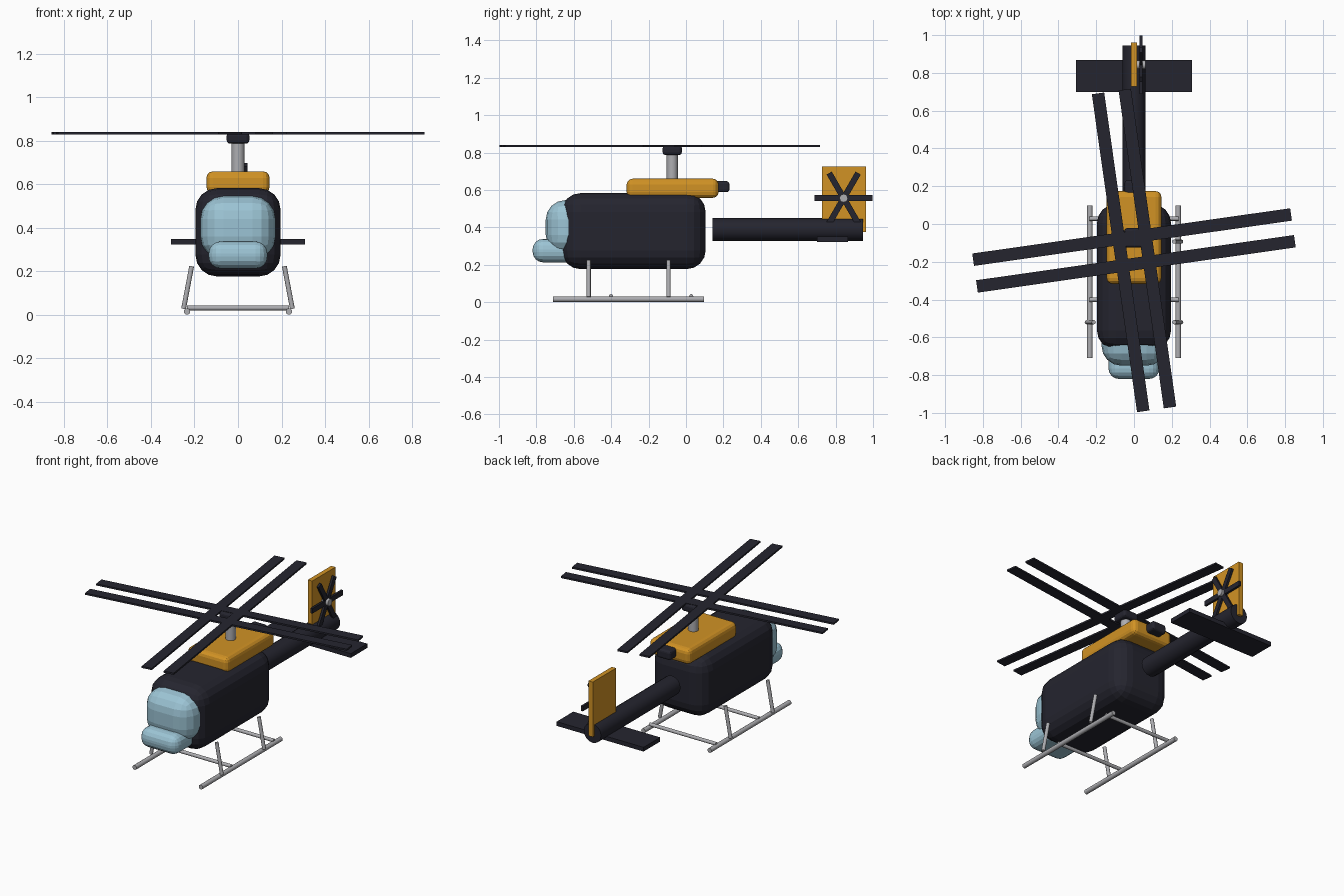
import bpy, math
from mathutils import Vector

if "Cube" in bpy.data.objects:
    bpy.data.objects.remove(bpy.data.objects["Cube"])


def mat(name, rgb):
    m = bpy.data.materials.new(name)
    m.diffuse_color = (*rgb, 1)
    m.use_nodes = True
    m.node_tree.nodes["Principled BSDF"].inputs["Base Color"].default_value = m.diffuse_color
    return m


DARK = mat("dark_navy", (0.018, 0.018, 0.028))
ORANGE = mat("amber", (0.64, 0.29, 0.018))
GLASS = mat("pale_blue", (0.33, 0.55, 0.66))
SILVER = mat("silver", (0.42, 0.42, 0.44))


def finish(name, material):
    ob = bpy.context.object
    ob.name = name
    ob.data.materials.append(material)
    return ob


def box(name, lo, hi, material, bevel=0, segs=3):
    """Box from corner to corner, optionally rounded."""
    lo, hi = Vector(lo), Vector(hi)
    bpy.ops.mesh.primitive_cube_add(size=1, location=(lo + hi) / 2)
    ob = finish(name, material)
    ob.scale = hi - lo
    bpy.ops.object.transform_apply(location=False, rotation=False, scale=True)
    if bevel:
        b = ob.modifiers.new("round", "BEVEL")
        b.width, b.segments, b.limit_method = bevel, segs, "NONE"
    return ob


def rod(name, a, b, r, material, sides=16):
    """Cylinder between two points."""
    a, b = Vector(a), Vector(b)
    bpy.ops.mesh.primitive_cylinder_add(vertices=sides, radius=r,
                                        depth=(b - a).length, location=(a + b) / 2)
    ob = finish(name, material)
    ob.rotation_euler = (b - a).to_track_quat("Z", "Y").to_euler()
    bpy.ops.object.shade_smooth_by_angle(angle=math.radians(30))
    return ob


# Fuselage, windows and engine cowl
box("fuselage", (-0.196, -0.665, 0.177), (0.196, 0.105, 0.583), DARK, 0.1, 4)
box("windscreen", (-0.172, -0.75, 0.255), (0.172, -0.50, 0.546), GLASS, 0.105, 4)
box("nose_window", (-0.135, -0.82, 0.213), (0.135, -0.58, 0.338), GLASS, 0.055, 4)
box("engine_cowl", (-0.145, -0.317, 0.558), (0.145, 0.174, 0.66), ORANGE, 0.03)
box("exhaust", (-0.05, 0.15, 0.588), (0.05, 0.232, 0.647), DARK, 0.015)

# Main rotor: mast, hub and two crossed pairs of blades
rod("rotor_mast", (0, -0.074, 0.64), (0, -0.074, 0.80), 0.03, SILVER)
box("rotor_hub", (-0.052, -0.125, 0.787), (0.052, -0.022, 0.838), DARK, 0.015)
for i, deg in enumerate((8.1, 98.1)):
    a = math.radians(deg)
    for side in (-1, 1):
        blade = box(f"main_blade_{i}_{side}", (-0.85, -0.033, 0.829), (0.85, 0.033, 0.84), DARK)
        blade.rotation_euler.z = a
        blade.location += Vector((-math.sin(a), math.cos(a), 0)) * 0.0715 * side
        blade.location.y -= 0.14

# Tail boom, stabiliser and fin
rod("tail_boom", (0, 0.142, 0.388), (0, 0.945, 0.388), 0.061, DARK)
box("stabiliser", (-0.307, 0.70, 0.323), (0.307, 0.867, 0.35), DARK)
box("tail_fin", (-0.015, 0.728, 0.374), (0.015, 0.962, 0.725), ORANGE)

# Tail rotor on the right side of the fin
rod("tail_rotor_hub", (0.01, 0.843, 0.556), (0.06, 0.843, 0.556), 0.022, SILVER)
for i in range(3):
    tb = box(f"tail_blade_{i}", (0.03, 0.688, 0.54), (0.044, 0.998, 0.572), DARK)
    tb.rotation_euler.x = math.radians(60 * i)

# Landing skids with struts and cross bars
for s, label in ((-1, "left"), (1, "right")):
    rod(f"{label}_skid", (0.234 * s, -0.71, 0.016), (0.234 * s, 0.097, 0.016), 0.0145, SILVER)
    for i, y in enumerate((-0.52, -0.093)):
        rod(f"{label}_strut_{i}", (0.213 * s, y, 0.224), (0.25 * s, y, 0.028), 0.011, SILVER)
for i, y in enumerate((-0.401, 0.028)):
    rod(f"cross_bar_{i}", (-0.235, y, 0.032), (0.235, y, 0.032), 0.011, SILVER)
